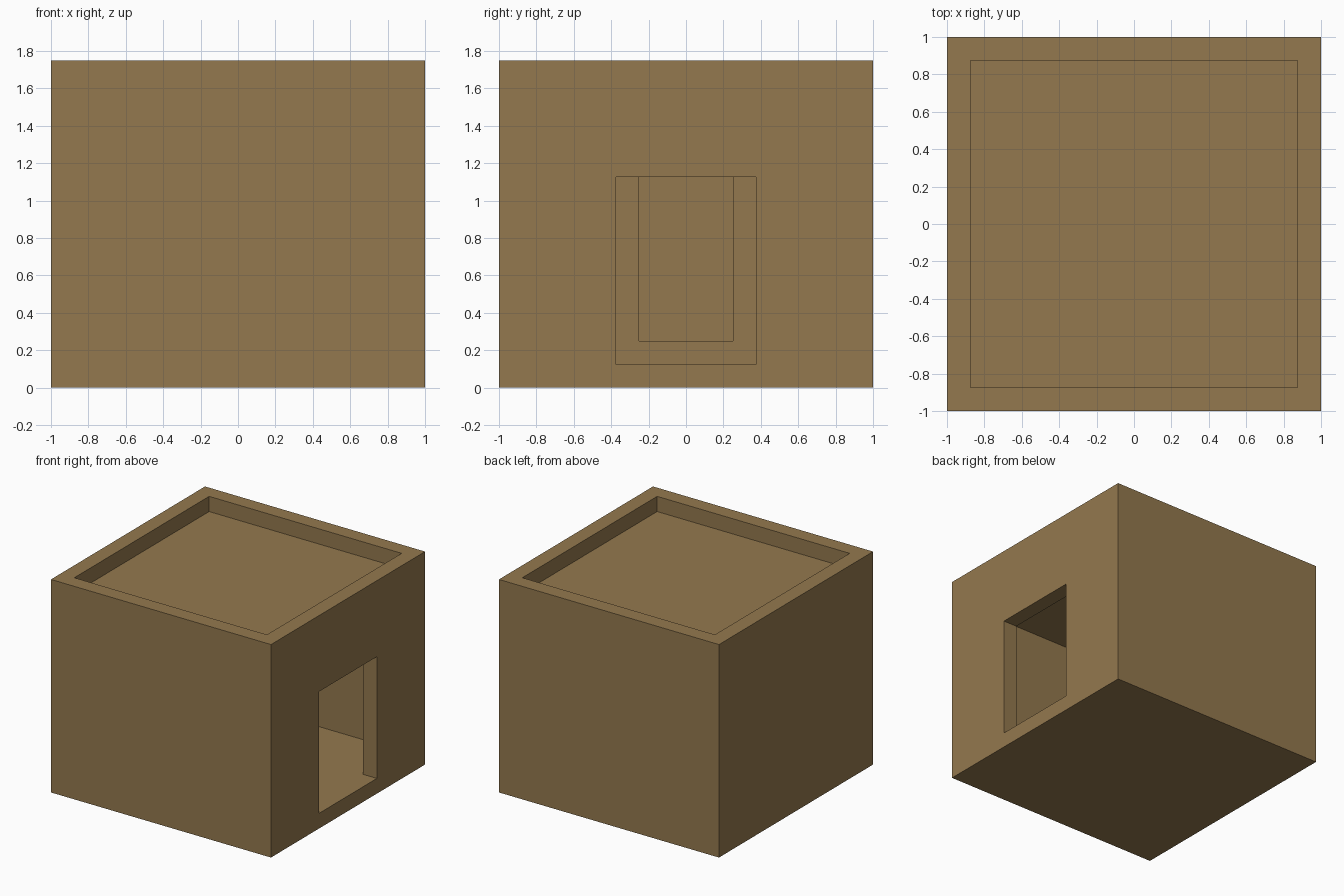
import bpy
import bmesh
from mathutils import Vector

if "Cube" in bpy.data.objects:
    bpy.data.objects.remove(bpy.data.objects["Cube"], do_unlink=True)

# Single clay colour
clay = bpy.data.materials.new("clay_brown")
clay.use_nodes = True
color = (0.295, 0.19, 0.077, 1)
clay.diffuse_color = color
bsdf = clay.node_tree.nodes["Principled BSDF"]
bsdf.inputs["Base Color"].default_value = color
bsdf.inputs["Roughness"].default_value = 0.9


def box(name, low, high):
    """Axis-aligned box between two corners."""
    low, high = Vector(low), Vector(high)
    bm = bmesh.new()
    bmesh.ops.create_cube(bm, size=1)
    bmesh.ops.scale(bm, vec=high - low, verts=bm.verts)
    bmesh.ops.translate(bm, vec=(low + high) / 2, verts=bm.verts)
    mesh = bpy.data.meshes.new(name)
    bm.to_mesh(mesh)
    bm.free()
    mesh.materials.append(clay)
    obj = bpy.data.objects.new(name, mesh)
    bpy.context.collection.objects.link(obj)
    return obj


def carve(target, name, low, high):
    """Cut a box-shaped hollow out of the target and remove the cutter."""
    cutter = box(name, low, high)
    cutter.hide_render = True
    mod = target.modifiers.new(name, 'BOOLEAN')
    mod.operation = 'DIFFERENCE'
    mod.solver = 'EXACT'
    mod.object = cutter
    bpy.context.view_layer.objects.active = target
    bpy.ops.object.modifier_apply(modifier=name)
    bpy.data.objects.remove(cutter, do_unlink=True)


WALL = 0.125
HEIGHT = 1.75
INNER = 1 - WALL

# Solid block house
house = box("house_shell", (-1, -1, 0), (1, 1, HEIGHT))

# Sunken flat roof behind a parapet
carve(house, "roof_recess", (-INNER, -INNER, HEIGHT - WALL), (INNER, INNER, 2))

# Hollow room
carve(house, "room", (-INNER, -INNER, WALL), (INNER, INNER, 1.5))

# Doorway in the +x wall, level with the room floor
carve(house, "doorway", (0.7, -0.375, WALL), (1.2, 0.375, 1.125))

# Shallow niche in the wall facing the doorway
carve(house, "niche", (-INNER - 0.06, -0.25, 0.25), (-0.7, 0.25, 1.25))
